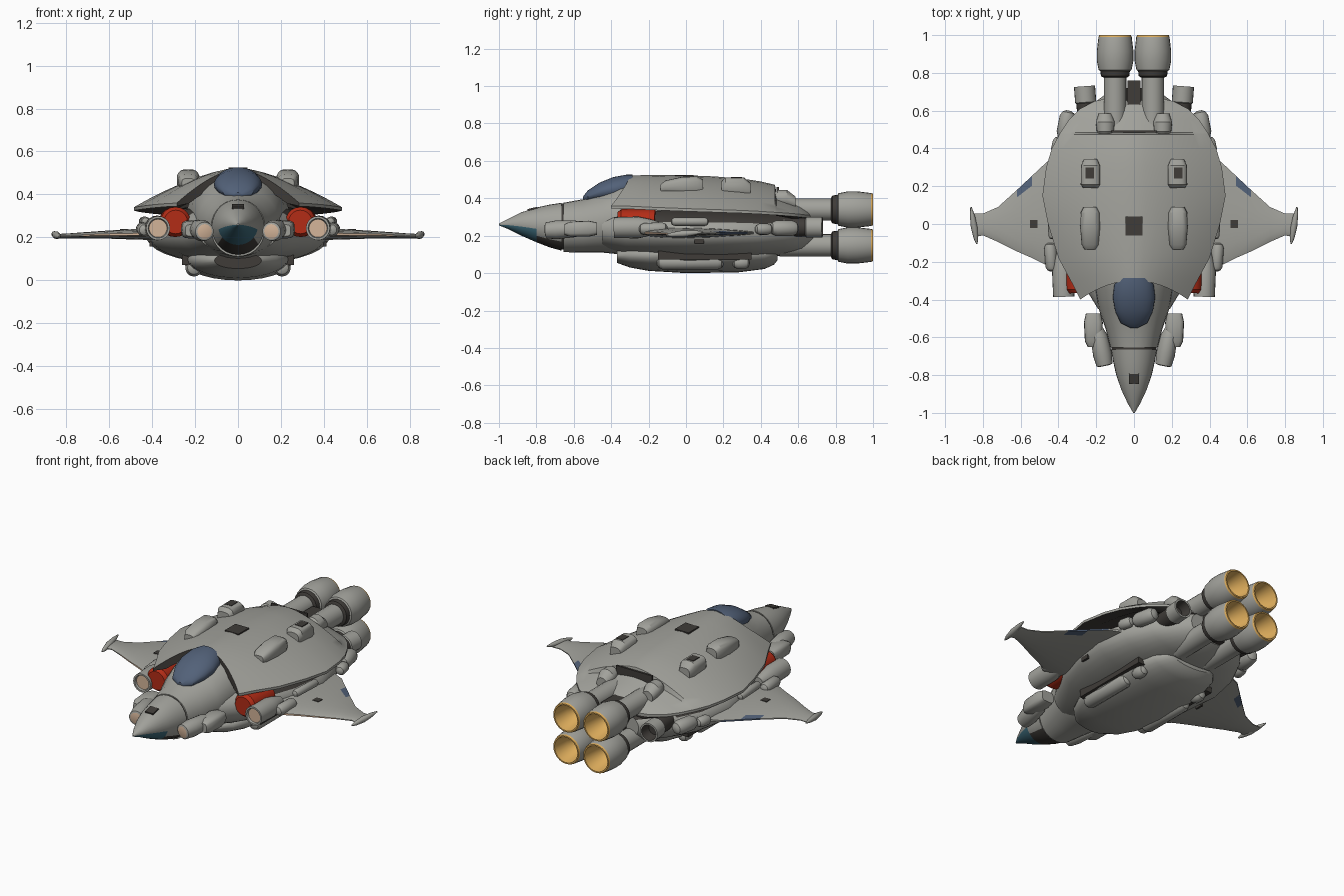
import bpy, bmesh, math
from mathutils import Vector, Matrix

if "Cube" in bpy.data.objects:
    bpy.data.objects.remove(bpy.data.objects["Cube"])


def material(name, r, g, b):
    m = bpy.data.materials.new(name)
    m.diffuse_color = (r, g, b, 1)
    m.use_nodes = True
    m.node_tree.nodes["Principled BSDF"].inputs["Base Color"].default_value = m.diffuse_color
    return m


GREY = material("hull grey", 0.36, 0.36, 0.33)
DARK = material("dark gaps", 0.05, 0.045, 0.04)
BLUE = material("canopy blue", 0.085, 0.12, 0.19)
RED = material("intake red", 0.45, 0.025, 0.008)
GOLD = material("nozzle gold", 0.75, 0.43, 0.11)
TEAL = material("chin teal", 0.045, 0.14, 0.19)
PEACH = material("lens peach", 0.66, 0.46, 0.32)


def finish(name, bm, mats, mirror):
    me = bpy.data.meshes.new(name)
    bm.to_mesh(me)
    bm.free()
    for m in mats:
        me.materials.append(m)
    me.shade_smooth()
    me.set_sharp_from_angle(angle=math.radians(32))
    ob = bpy.data.objects.new(name, me)
    bpy.context.collection.objects.link(ob)
    if mirror:
        ob.modifiers.new("mirror", "MIRROR").use_mirror_merge = False
    return ob


def skin(name, rings, mats=(GREY,), rule=None, mirror=False, strip=False):
    """Bridge closed rings; rule(segment, centre, normal) picks the material."""
    bm = bmesh.new()
    vs = [[bm.verts.new(p) for p in ring] for ring in rings]
    n = len(rings[0])
    faces = []
    for i in range(len(vs) - 1):
        for j in range(n):
            k = (j + 1) % n
            faces.append((bm.faces.new((vs[i][j], vs[i][k], vs[i + 1][k], vs[i + 1][j])), i))
    for ring, i in ((vs[0], -1), (vs[-1], len(vs) - 1)):
        if strip:
            for j in range(n // 2 - 1):
                faces.append((bm.faces.new((ring[j], ring[j + 1], ring[n - 2 - j], ring[n - 1 - j])), i))
        else:
            faces.append((bm.faces.new(ring), i))
    bmesh.ops.recalc_face_normals(bm, faces=bm.faces[:])
    if rule:
        for f, i in faces:
            f.material_index = rule(i, f.calc_center_median(), f.normal)
    return finish(name, bm, mats, mirror)


def loft(name, sections, mats=(GREY,), rule=None, mirror=False, cx=0, e=2.0, n=28):
    """Sections along y: (y, half width, bottom z, top z), superelliptic."""
    def se(v):
        return math.copysign(abs(v) ** (2 / e), v)
    rings = []
    for y, w, zb, zt in sections:
        ring = []
        for j in range(n):
            a = 2 * math.pi * j / n
            ring.append((cx + w * se(math.cos(a)), y, (zb + zt) / 2 + (zt - zb) / 2 * se(math.sin(a))))
        rings.append(ring)
    return skin(name, rings, mats, rule, mirror)


def lathe(name, start, aim, profile, mats=(GREY,), rule=None, mirror=True, n=20):
    """Turn (distance, radius) points about the line from start towards aim."""
    start = Vector(start)
    d = (Vector(aim) - start).normalized()
    u = d.cross(Vector((0, 0, 1))).normalized()
    v = u.cross(d)
    rings = []
    for t, r in profile:
        rings.append([start + d * t + (u * math.cos(2 * math.pi * j / n) + v * math.sin(2 * math.pi * j / n)) * r
                      for j in range(n)])
    return skin(name, rings, mats, rule, mirror)


def capsule(name, a, b, r, mat=GREY):
    L = (Vector(b) - Vector(a)).length
    q = min(r, L / 2) * 0.8
    lathe(name, a, b, [(0, r * .35), (q * .3, r * .75), (q, r), (L - q, r), (L - q * .3, r * .75), (L, r * .35)],
          (mat,), n=16)


def box(name, centre, size, mat=DARK, tilt=0, mirror=False):
    bm = bmesh.new()
    M = Matrix.Translation(centre) @ Matrix.Rotation(tilt, 4, "X") @ Matrix.Diagonal((*size, 1))
    bmesh.ops.create_cube(bm, size=1, matrix=M)
    return finish(name, bm, (mat,), mirror)


# Upper shell: (y, half width, forward sweep at edge, rim z, top z)
shell = [(-.30, .285, .10, .36, .52), (-.25, .33, .06, .358, .523), (-.15, .40, .03, .352, .525),
         (0, .455, 0, .345, .523), (.15, .485, 0, .34, .517), (.3, .465, 0, .335, .505),
         (.4, .435, 0, .33, .49), (.475, .395, 0, .325, .472), (.485, .39, 0, .325, .425),
         (.55, .345, 0, .32, .40), (.61, .285, 0, .315, .375), (.65, .21, 0, .31, .35), (.67, .12, 0, .31, .335)]
us = [math.sin(math.pi / 2 * (k / 12 - 1)) for k in range(25)]
rings = []
for y, w, s, rim, top in shell:
    up = [(w * u, y - s * u * u, rim + (top - rim) * (1 - abs(u) ** 1.6)) for u in us]
    low = [(x, yy, z - .015 - .035 * min(1, (1 - abs(u)) / .2)) for (x, yy, z), u in zip(up, us)]
    rings.append(up + low[::-1])
skin("upper_shell", rings, (GREY, DARK), lambda i, c, n: 1 if i == -1 or n.z < -.2 else 0, strip=True)

# Lower hull and belly
loft("lower_hull", [(-.45, .19, .13, .34), (-.32, .27, .10, .355), (-.18, .35, .085, .36), (0, .41, .075, .36),
                    (.2, .43, .075, .36), (.38, .39, .08, .35), (.52, .32, .095, .345), (.62, .24, .11, .33),
                    (.68, .16, .14, .31)],
     (GREY, DARK), lambda i, c, n: 1 if c.z > .275 and c.y > -.35 else 0, e=2.2, n=36)
loft("belly", [(-.37, .11, .055, .13), (-.3, .18, .03, .16), (-.2, .225, .012, .18), (0, .26, 0, .2),
               (.28, .25, .004, .2), (.42, .21, .022, .18), (.47, .17, .045, .16), (.49, .13, .07, .14)],
     (GREY, DARK), lambda i, c, n: 1 if i == -1 else 0)

# Nose cone with teal chin, seam, cockpit body, canopy
def nose_paint(i, c, n):
    if c.y < -.8 and n.z < -.15:
        return 1
    return 2 if c.y > -.8 and n.z < -.55 else 0


loft("nose_cone", [(-1, .004, .255, .265), (-.95, .033, .235, .29), (-.88, .066, .2, .325), (-.8, .094, .165, .35),
                   (-.73, .11, .138, .366), (-.665, .122, .12, .376)], (GREY, TEAL, DARK), nose_paint)
loft("nose_seam", [(-.67, .118, .125, .371), (-.645, .118, .125, .371)], (DARK,))
loft("cockpit_body", [(-.655, .125, .112, .376), (-.55, .152, .11, .395), (-.45, .187, .11, .43), (-.35, .205, .10, .475),
                      (-.25, .22, .1, .5), (-.1, .24, .1, .49)], e=2.1)
loft("canopy", [(-.55, .02, .385, .41), (-.525, .07, .38, .442), (-.46, .1, .38, .485), (-.39, .112, .38, .513),
                (-.32, .104, .39, .526), (-.285, .085, .4, .526)], (BLUE,))

# Cheek guns beside the cockpit
lathe("cheek_gun", (.155, -.75, .228), (.195, -.55, .24), [(0, .034), (.004, .043), (.06, .05), (.16, .045), (.2, .03)],
      (GREY, PEACH), lambda i, c, n: 1 if i == -1 else 0)
loft("cheek_housing", [(-.65, .03, .205, .26), (-.62, .045, .195, .275), (-.52, .05, .195, .28), (-.475, .04, .205, .27)],
     cx=.215, e=3.5, n=16, mirror=True)

# Side intakes with red inner ducts
lathe("intake_duct", (.29, -.365, .272), (.3, -.1, .272), [(0, .055), (.02, .07), (.2, .07)], (RED,))
lathe("intake_pod", (.372, -.385, .243), (.38, -.1, .245),
      [(.012, .042), (0, .046), (0, .056), (.13, .058), (.19, .045), (.24, .03)],
      (GREY, PEACH), lambda i, c, n: 1 if i == -1 else 0)
capsule("side_pod_front", (.435, -.25, .235), (.445, -.1, .24), .032)
capsule("side_pod_mid", (.43, -.08, .275), (.44, .12, .275), .022)
capsule("side_pod_rear", (.415, .37, .235), (.395, .46, .235), .03)
capsule("side_pod_aft", (.375, .45, .24), (.345, .6, .24), .042)

# Wings: stations (x, leading y, trailing y, z, half thickness)
rings = []
for x, yf, yb, z, th in [(.35, -.25, .38, .215, .03), (.46, -.22, .33, .215, .025), (.54, -.18, .255, .214, .022),
                         (.62, -.145, .18, .213, .018), (.72, -.095, .09, .21, .014), (.8, -.06, .055, .207, .011),
                         (.85, -.07, .055, .206, .01)]:
    ts = [0, .05, .2, .4, .65, .88, 1]
    hs = [.2, .5, .85, 1, .85, .5, .2]
    up = [(x, yf + (yb - yf) * t, z + th * h) for t, h in zip(ts, hs)]
    low = [(x, yf + (yb - yf) * t, z - th * h) for t, h in zip(ts, hs)]
    rings.append(up + low[::-1])


def wing_paint(i, c, n):
    if 1 <= i <= 2 and n.y > .12 and c.y > .15:
        return 1
    return 2 if 1 <= i <= 3 and n.y < -.35 and n.z < 0.1 else 0


skin("wing", rings, (GREY, BLUE, PEACH), wing_paint, mirror=True)
lathe("wing_tip", (.832, -.105, .203), (.863, .09, .22),
      [(0, .004), (.03, .012), (.09, .018), (.15, .013), (.197, .004)], n=12)
box("wing_plate", (.53, .0, .2345), (.04, .04, .009), mirror=True)

# Four rear engines: pipe, dark collar, bell and gold hollow mouth
for level, z in (("upper", .34), ("lower", .148)):
    lathe(level + "_engine_pipe", (.1, .5, z), (.1, 1, z), [(0, .06), (.3, .06)])
    lathe(level + "_engine_bell", (.1, .775, z), (.1, 1, z),
          [(0, .062), (.008, .075), (.035, .078), (.04, .087), (.09, .097), (.14, .097), (.215, .088),
           (.225, .084), (.225, .076), (.13, .06), (.06, .025)],
          (GREY, DARK, GOLD), lambda i, c, n: 1 if i < 2 else (2 if i >= 6 else 0), n=24)
box("engine_core", (0, .62, .245), (.16, .2, .2))
box("engine_spine", (0, .68, .33), (.07, .16, .06))
lathe("side_thruster", (.245, .5, .245), (.262, .73, .245),
      [(0, .05), (.14, .05), (.145, .056), (.23, .056), (.23, .046), (.17, .035)],
      (GREY, DARK), lambda i, c, n: 1 if i >= 4 or i < 1 else 0)

# Bumps on the shell and pods below
loft("deck_bump_front", [(-.135, .03, .43, .475), (-.11, .045, .43, .495), (-.02, .053, .42, .515), (.06, .05, .42, .517),
                         (.09, .035, .42, .5)], cx=.232, e=3, n=20, mirror=True)
loft("deck_bump_rear", [(.19, .04, .42, .49), (.21, .052, .42, .512), (.31, .05, .41, .512), (.345, .035, .41, .48)],
     cx=.23, e=3, n=20, mirror=True)
box("deck_bump_vent", (.235, .27, .509), (.045, .06, .009), mirror=True)
loft("aft_deck_bump", [(.46, .025, .37, .42), (.49, .045, .36, .445), (.54, .05, .35, .445), (.585, .035, .34, .41)],
     cx=.152, n=18, mirror=True)
box("aft_deck_gap", (0, .49, .43), (.24, .012, .06))
capsule("belly_pod", (.205, -.155, .058), (.205, .2, .058), .04)
capsule("belly_pod_tail", (.205, .25, .055), (.205, .34, .055), .034)
box("belly_pod_mount", (.22, .1, .095), (.08, .5, .045), mirror=True)

# Thin dark plates on top, nose and flank
box("top_plate", (0, -.01, .521), (.09, .1, .009))
box("nose_plate", (0, -.82, .344), (.055, .055, .009), tilt=math.radians(13))
box("flank_plate", (.405, .07, .17), (.012, .05, .025), mirror=True)
